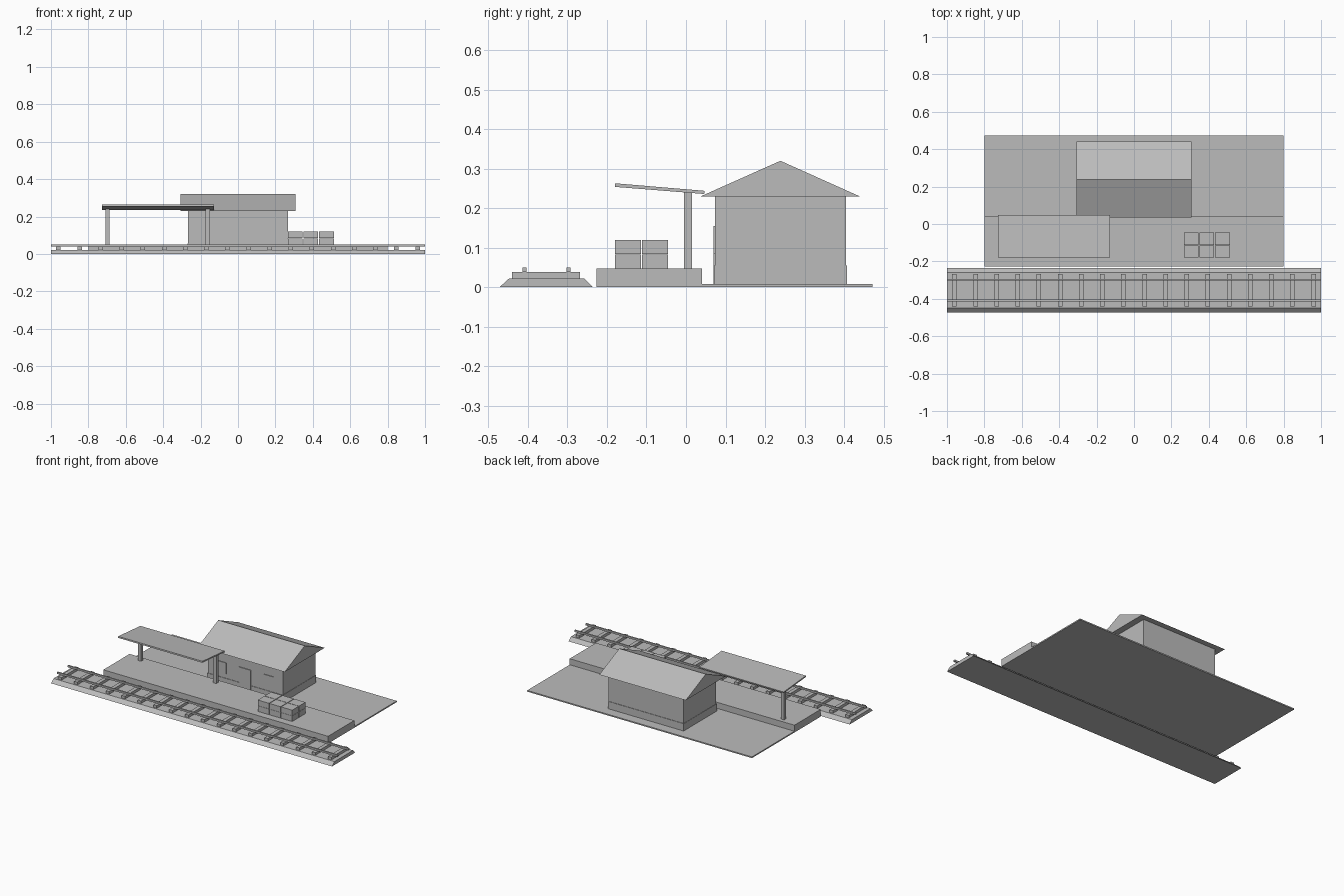
import bpy

cube = bpy.data.objects.get("Cube")
if cube:
    bpy.data.objects.remove(cube, do_unlink=True)

grey = bpy.data.materials.new("plain grey")
grey.use_nodes = True
grey.diffuse_color = (0.5, 0.5, 0.5, 1)
grey.node_tree.nodes["Principled BSDF"].inputs["Base Color"].default_value = (0.5, 0.5, 0.5, 1)


def prism(name, profile, x0, x1):
    """Extrude a (y, z) outline along x."""
    n = len(profile)
    verts = [(x, y, z) for x in (x0, x1) for y, z in profile]
    faces = [tuple(range(n))[::-1], tuple(range(n, 2 * n))]
    faces += [(i, (i + 1) % n, n + (i + 1) % n, n + i) for i in range(n)]
    mesh = bpy.data.meshes.new(name)
    mesh.from_pydata(verts, [], faces)
    mesh.materials.append(grey)
    obj = bpy.data.objects.new(name, mesh)
    bpy.context.collection.objects.link(obj)
    return obj


def box(name, x0, x1, y0, y1, z0, z1):
    return prism(name, [(y0, z0), (y1, z0), (y1, z1), (y0, z1)], x0, x1)


# Ground and raised platform
box("ground", -0.8, 0.8, 0.04, 0.472, 0, 0.008)
box("platform", -0.8, 0.8, -0.227, 0.04, 0, 0.047)

# Railway track: ballast, sleepers, rails
prism("ballast", [(-0.472, 0), (-0.235, 0), (-0.258, 0.022), (-0.448, 0.022)], -1, 1)
SLEEPERS = 18
for i in range(SLEEPERS):
    x = -0.96 + 1.92 * i / (SLEEPERS - 1)
    box("sleeper", x - 0.012, x + 0.012, -0.44, -0.268, 0.022, 0.039)
for y in (-0.409, -0.298):
    box("rail", -1, 1, y - 0.005, y + 0.005, 0.039, 0.05)

# Station building
box("walls", -0.267, 0.267, 0.074, 0.405, 0.008, 0.23)
box("plinth", -0.269, 0.269, 0.071, 0.408, 0.008, 0.055)
prism("roof", [(0.035, 0.229), (0.442, 0.229), (0.239, 0.32)], -0.308, 0.308)
box("door", -0.042, 0.042, 0.069, 0.076, 0.008, 0.155)
for side, x in (("right", -0.168), ("left", 0.168)):
    box(side + "_window", x - 0.034, x + 0.034, 0.07, 0.076, 0.085, 0.155)

# Sloping canopy on two posts
prism("canopy", [(-0.18, 0.254), (0.046, 0.236), (0.047, 0.244), (-0.179, 0.263)], -0.728, -0.128)
for x in (-0.698, -0.162):
    box("canopy_post", x - 0.011, x + 0.011, -0.005, 0.015, 0.047, 0.24)

# Stacked crates, three by two by two
for i in range(3):
    for j in range(2):
        for k in range(2):
            x, y, z = 0.267 + 0.083 * i, -0.18 + 0.069 * j, 0.047 + 0.037 * k
            box("crate", x, x + 0.079, y, y + 0.066, z, z + 0.036)
